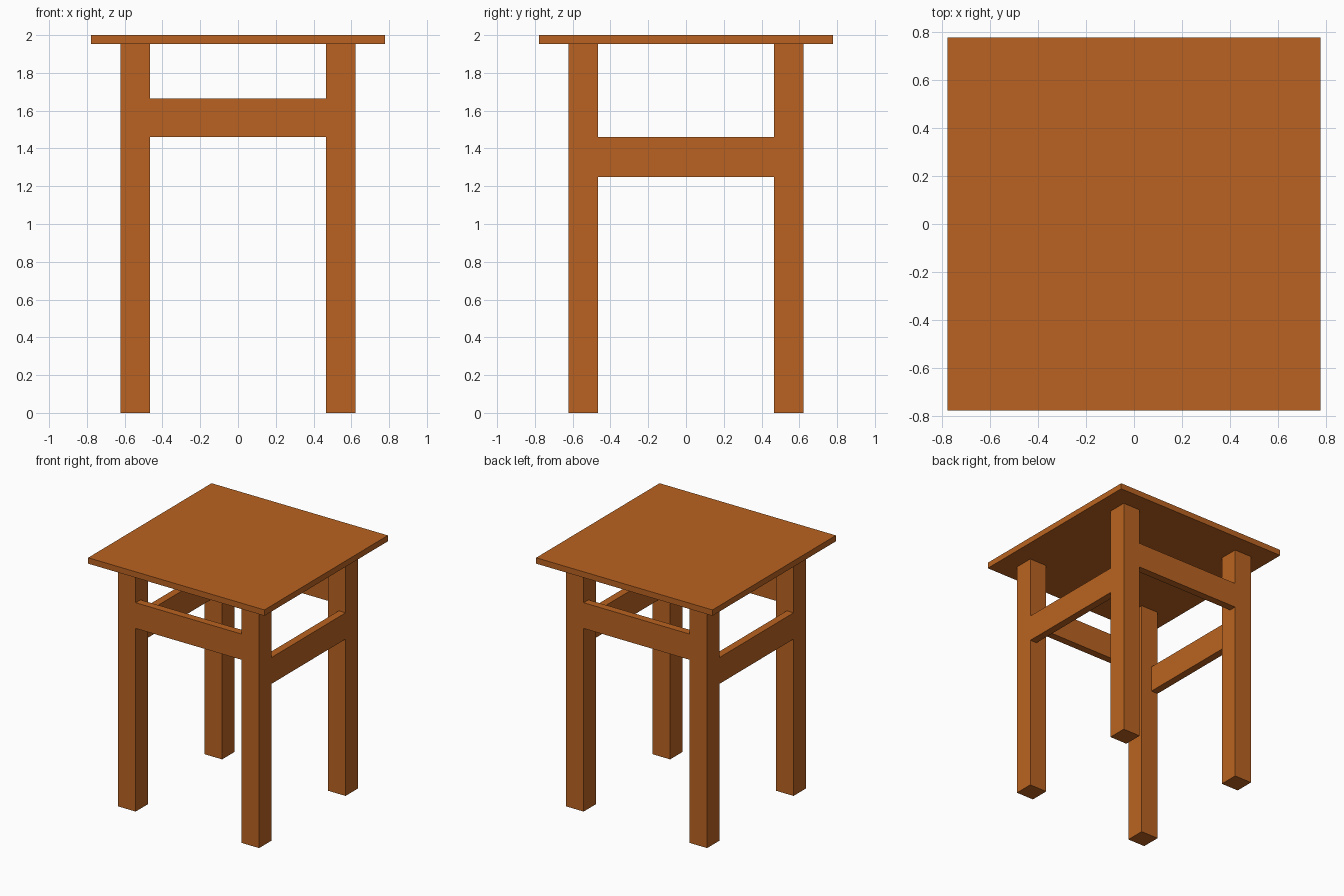
import bpy

if "Cube" in bpy.data.objects:
    bpy.data.objects.remove(bpy.data.objects["Cube"], do_unlink=True)

wood = bpy.data.materials.new("orange_brown_wood")
wood.use_nodes = True
COLOR = (0.49, 0.124, 0.0148, 1)
wood.diffuse_color = COLOR
wood.node_tree.nodes["Principled BSDF"].inputs["Base Color"].default_value = COLOR

TOP_SIZE, TOP_BOTTOM, HEIGHT = 1.555, 1.953, 2.0
OUTER, LEG = 0.622, 0.155          # outer leg face, leg thickness
INNER = OUTER - LEG
RAIL = 0.06                        # rail thickness
RAIL_LOW, RAIL_MID, RAIL_HIGH = 1.25, 1.46, 1.665


def box(name, x, y, width, depth, z0, z1):
    """Box centred on x, y that spans z0 to z1."""
    bpy.ops.mesh.primitive_cube_add(size=1, location=(x, y, (z0 + z1) / 2))
    obj = bpy.context.object
    obj.name = name
    obj.scale = (width, depth, z1 - z0)
    bpy.ops.object.transform_apply(location=False, rotation=False, scale=True)
    obj.data.materials.append(wood)
    return obj


# Square seat board
box("seat", 0, 0, TOP_SIZE, TOP_SIZE, TOP_BOTTOM, HEIGHT)

# Four square legs
leg_pos = OUTER - LEG / 2
for side, sx in (("left", 1), ("right", -1)):
    for end, sy in (("front", -1), ("back", 1)):
        box(f"{end}_{side}_leg", sx * leg_pos, sy * leg_pos, LEG, LEG, 0, TOP_BOTTOM)

# Rails flush with the outer leg faces: upper front/back pair, lower side pair
rail_pos = OUTER - RAIL / 2
for end, s in (("front", -1), ("back", 1)):
    box(f"{end}_rail", 0, s * rail_pos, 2 * INNER, RAIL, RAIL_MID, RAIL_HIGH)
for side, s in (("left", 1), ("right", -1)):
    box(f"{side}_rail", s * rail_pos, 0, RAIL, 2 * INNER, RAIL_LOW, RAIL_MID)
